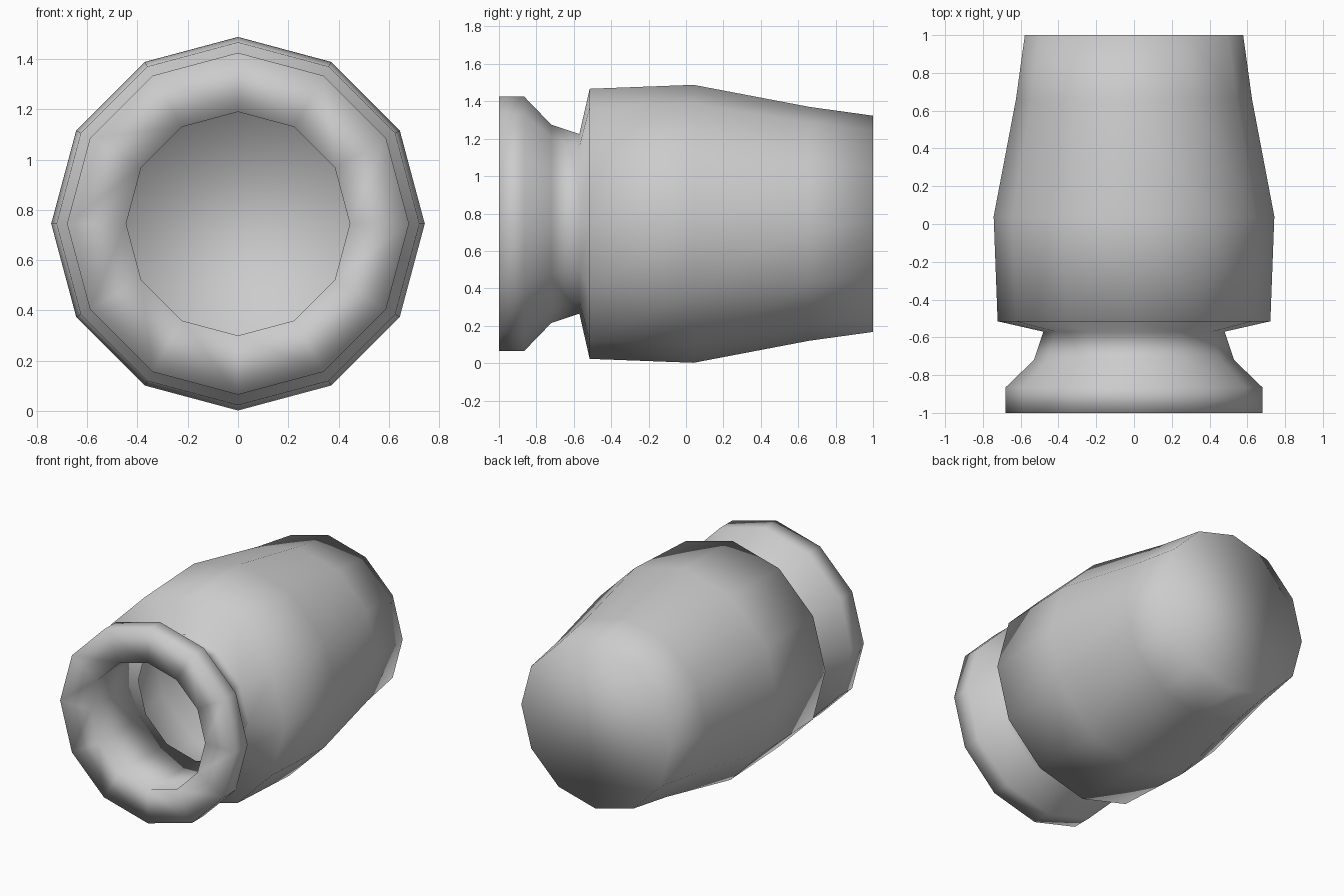
import bpy, bmesh, math

if "Cube" in bpy.data.objects:
    bpy.data.objects.remove(bpy.data.objects["Cube"])

SIDES, AXIS_Z = 12, 0.745


def lathe_y(name, profile):
    """Spin (y, radius) points around the y axis, capping both ends."""
    bm = bmesh.new()
    rings = []
    for y, r in profile:
        ring = []
        for i in range(SIDES):
            a = 2 * math.pi * i / SIDES
            ring.append(bm.verts.new((r * math.sin(a), y, AXIS_Z + r * math.cos(a))))
        rings.append(ring)
    for a, b in zip(rings, rings[1:]):
        for i in range(SIDES):
            j = (i + 1) % SIDES
            bm.faces.new((a[i], a[j], b[j], b[i]))
    bm.faces.new(rings[0])
    bm.faces.new(rings[-1])
    bmesh.ops.recalc_face_normals(bm, faces=bm.faces)
    for f in bm.faces:
        f.smooth = True
    mesh = bpy.data.meshes.new(name)
    bm.to_mesh(mesh)
    bm.free()
    obj = bpy.data.objects.new(name, mesh)
    bpy.context.collection.objects.link(obj)
    return obj


# Outer skin, from the closed base to the rolled lip
outer = [(1.0, 0.578), (0.66, 0.625), (0.04, 0.743), (-0.515, 0.722),
         (-0.57, 0.48), (-0.72, 0.53), (-0.865, 0.68), (-1.0, 0.68)]
# Inner skin, from the mouth through the neck to the cavity floor
inner = [(-1.0, 0.445), (-0.47, 0.445), (-0.46, 0.68),
         (0.04, 0.70), (0.66, 0.582), (0.955, 0.54)]
lathe_y("jar", outer + inner)
